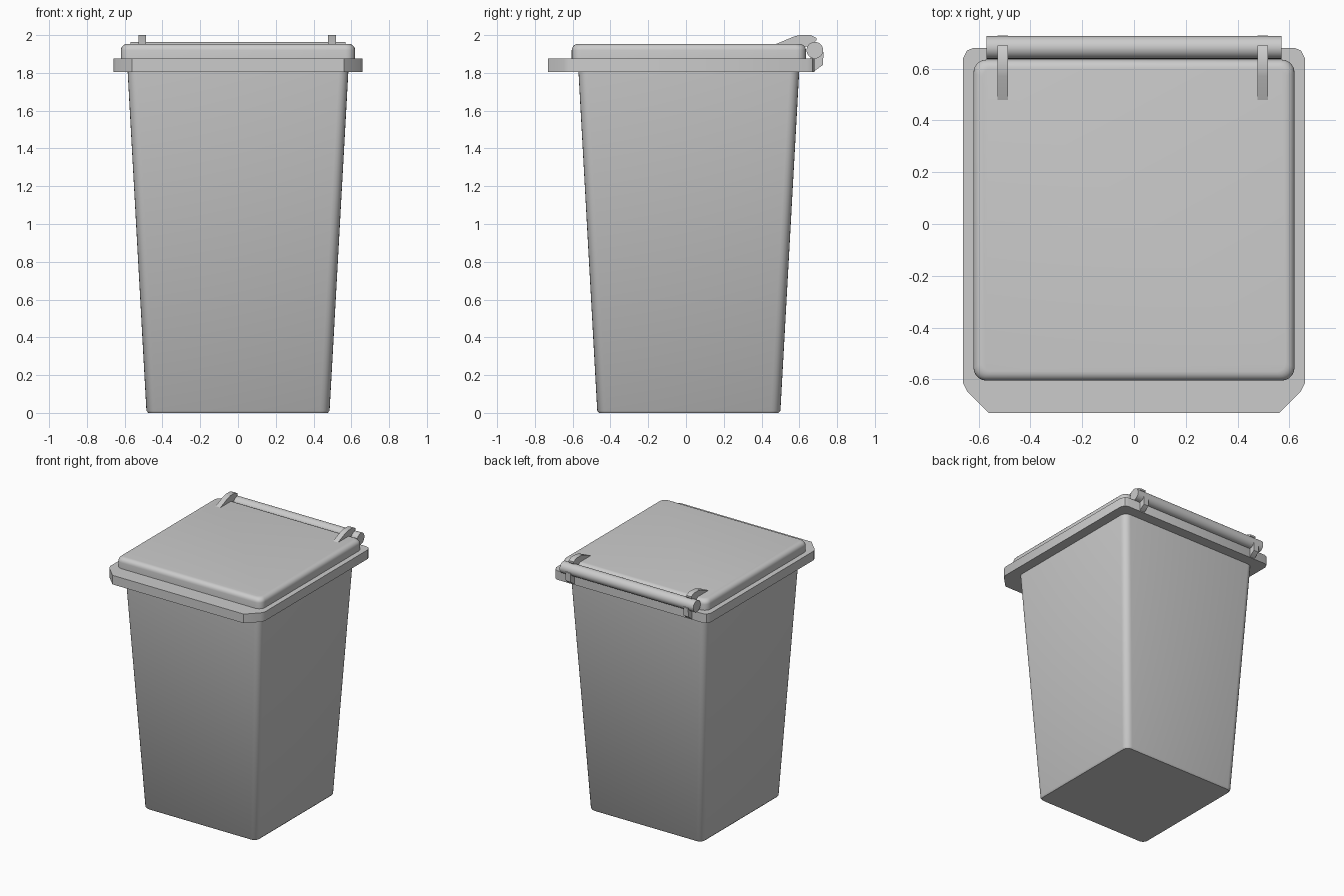
import bpy, bmesh, math
from mathutils import Vector

if "Cube" in bpy.data.objects:
    bpy.data.objects.remove(bpy.data.objects["Cube"])

grey = bpy.data.materials.new("grey plastic")
grey.use_nodes = True
grey.diffuse_color = (0.6, 0.6, 0.6, 1)
grey.node_tree.nodes["Principled BSDF"].inputs["Base Color"].default_value = (0.6, 0.6, 0.6, 1)


def finish(name, bm, angle=40):
    bmesh.ops.recalc_face_normals(bm, faces=bm.faces)
    mesh = bpy.data.meshes.new(name)
    bm.to_mesh(mesh)
    bm.free()
    mesh.materials.append(grey)
    obj = bpy.data.objects.new(name, mesh)
    bpy.context.collection.objects.link(obj)
    bpy.ops.object.select_all(action='DESELECT')
    obj.select_set(True)
    bpy.context.view_layer.objects.active = obj
    bpy.ops.object.shade_smooth_by_angle(angle=math.radians(angle))
    return obj


def rounded_rect(half_x, y_min, y_max, radius, steps=5):
    """Outline of a rectangle with rounded corners, counter-clockwise."""
    corners = [(half_x, y_max), (-half_x, y_max), (-half_x, y_min), (half_x, y_min)]
    points = []
    for i, (x, y) in enumerate(corners):
        cx = x - math.copysign(radius, x)
        cy = y - radius if y == y_max else y + radius
        for s in range(steps + 1):
            a = math.pi / 2 * (i + s / steps)
            points.append((cx + radius * math.cos(a), cy + radius * math.sin(a)))
    return points


def loft(name, rings, angle=40):
    """Skin a stack of (outline, height) rings and cap both ends."""
    bm = bmesh.new()
    loops = [[bm.verts.new((x, y, z)) for x, y in outline] for outline, z in rings]
    for low, high in zip(loops, loops[1:]):
        for i in range(len(low)):
            j = (i + 1) % len(low)
            bm.faces.new((low[i], low[j], high[j], high[i]))
    bm.faces.new(loops[0][::-1])
    bm.faces.new(loops[-1])
    return finish(name, bm, angle)


def side_plate(name, profile, x, width):
    """Extrude a (y, z) profile across x."""
    bm = bmesh.new()
    face = bm.faces.new([bm.verts.new((x - width / 2, y, z)) for y, z in profile])
    new = bmesh.ops.extrude_face_region(bm, geom=[face])["geom"]
    verts = [v for v in new if isinstance(v, bmesh.types.BMVert)]
    bmesh.ops.translate(bm, verts=verts, vec=Vector((width, 0, 0)))
    return finish(name, bm)


# Tapered bin body
loft("bin_body", [
    (rounded_rect(0.475, -0.46, 0.49, 0.04), 0),
    (rounded_rect(0.485, -0.47, 0.50, 0.05), 0.012),
    (rounded_rect(0.585, -0.57, 0.60, 0.05), 1.82)])

# Rim with wide front chamfers and small back corners
half_rim = [(0.56, -0.73), (0.645, -0.645), (0.66, -0.615),
            (0.66, 0.64), (0.645, 0.67), (0.62, 0.68)]
rim_outline = half_rim + [(-x, y) for x, y in reversed(half_rim)]
loft("rim", [(rim_outline, 1.805), (rim_outline, 1.875)])

# Lid with a rounded top edge
lid_rings = [(rounded_rect(0.62, -0.605, 0.635, 0.05), 1.87)]
for s in range(6):
    a = math.pi / 2 * s / 5
    inset = 0.035 * (1 - math.cos(a))
    outline = rounded_rect(0.62 - inset, -0.605 + inset, 0.635 - inset, 0.05 - inset * 0.5)
    lid_rings.append((outline, 1.92 + 0.034 * math.sin(a)))
loft("lid", lid_rings)

# Hinge bar across the back
hinge = [(0.682 + 0.044 * math.cos(math.tau * i / 24),
          1.92 + 0.044 * math.sin(math.tau * i / 24)) for i in range(24)]
side_plate("hinge_bar", hinge, 0, 1.14)

# Lid arms above the bar and rim brackets below it
arm = [(0.47, 1.95), (0.57, 1.992), (0.60, 2.0), (0.66, 2.0), (0.69, 1.985),
       (0.69, 1.972), (0.66, 1.945), (0.62, 1.935)]
bracket = [(0.66, 1.805), (0.68, 1.81), (0.725, 1.842), (0.728, 1.91),
           (0.70, 1.93), (0.66, 1.92)]
for side, x in (("left", 0.497), ("right", -0.507)):
    side_plate(side + "_lid_arm", arm, x, 0.042)
    side_plate(side + "_hinge_bracket", bracket, x, 0.042)
